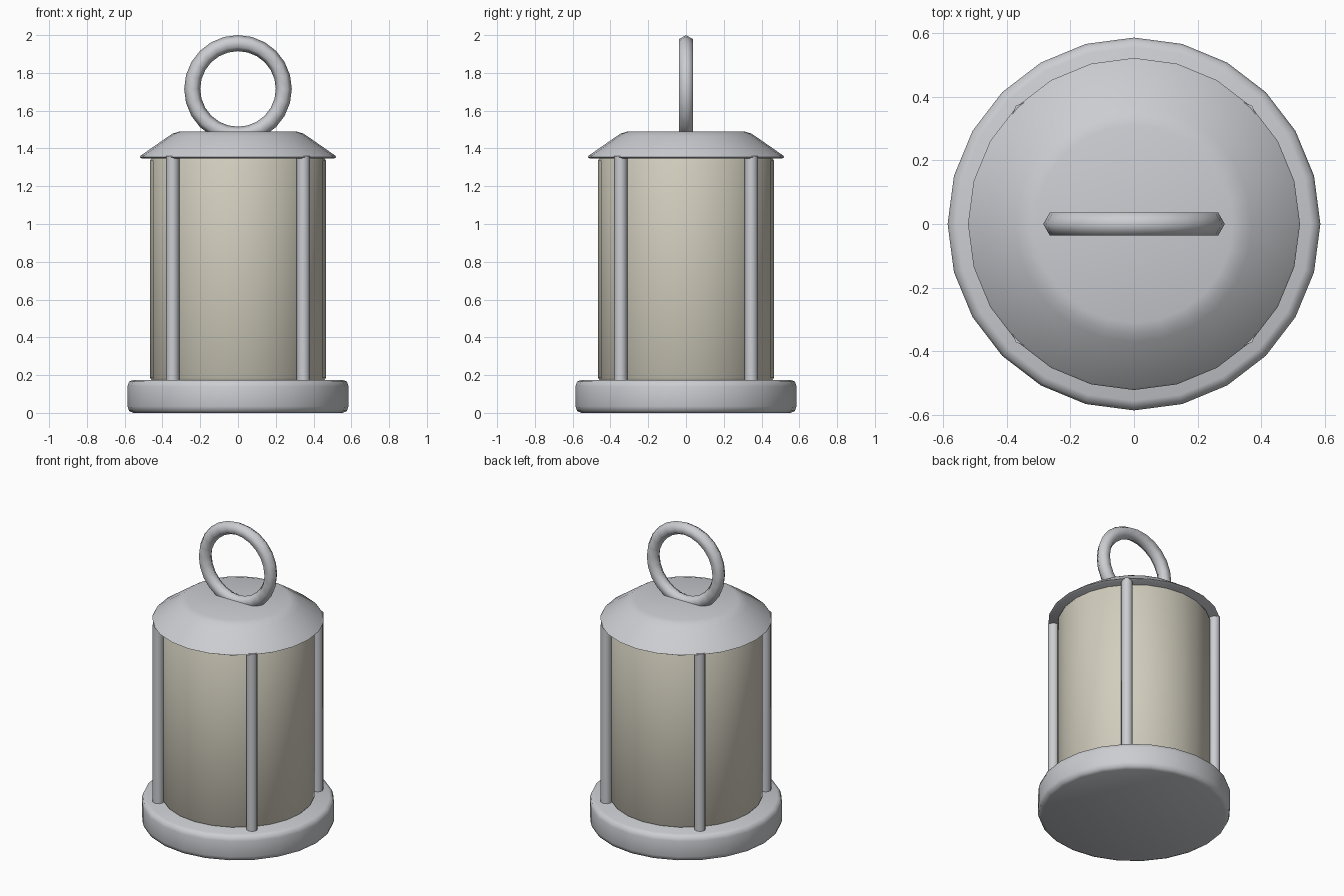
import bpy, bmesh, math
from mathutils import Matrix

cube = bpy.data.objects.get("Cube")
if cube:
    bpy.data.objects.remove(cube)


def material(name, rgb):
    mat = bpy.data.materials.new(name)
    mat.use_nodes = True
    mat.diffuse_color = (*rgb, 1)
    mat.node_tree.nodes["Principled BSDF"].inputs["Base Color"].default_value = (*rgb, 1)
    return mat


metal = material("pale metal", (0.60, 0.61, 0.64))
cream = material("cream glass", (0.64, 0.61, 0.51))


def finish(obj, name, mat, angle):
    obj.name = name
    obj.data.materials.clear()
    obj.data.materials.append(mat)
    bpy.ops.object.select_all(action="DESELECT")
    obj.select_set(True)
    bpy.context.view_layer.objects.active = obj
    bpy.ops.object.shade_smooth_by_angle(angle=math.radians(angle))
    return obj


def lathe(name, profile, mat, sides=24, centre=(0, 0), angle=40):
    """Closed solid turned from (radius, height) points, bottom to top."""
    bm = bmesh.new()
    rings = []
    for r, z in profile:
        rings.append([bm.verts.new((centre[0] + r * math.cos(a), centre[1] + r * math.sin(a), z))
                      for a in (math.tau * i / sides for i in range(sides))])
    for low, high in zip(rings, rings[1:]):
        for i in range(sides):
            j = (i + 1) % sides
            bm.faces.new((low[i], low[j], high[j], high[i]))
    bm.faces.new(rings[0][::-1])
    bm.faces.new(rings[-1])
    mesh = bpy.data.meshes.new(name)
    bm.to_mesh(mesh)
    bm.free()
    obj = bpy.data.objects.new(name, mesh)
    bpy.context.collection.objects.link(obj)
    return finish(obj, name, mat, angle)


# Rounded base and glass cylinder
lathe("base", [(0.555, 0), (0.577, 0.01), (0.585, 0.035), (0.585, 0.14),
               (0.577, 0.165), (0.555, 0.175)], metal, angle=50)
lathe("glass", [(0.455, 0.17), (0.465, 0.185), (0.465, 1.335), (0.455, 1.352)], cream)

# Sloped roof with a softened shoulder
lathe("roof", [(0.51, 1.348), (0.521, 1.354), (0.515, 1.362), (0.37, 1.463),
               (0.345, 1.479), (0.31, 1.49)], metal)

# Four corner rods
for sx, side in ((1, "left"), (-1, "right")):
    for sy, end in ((-1, "front"), (1, "back")):
        lathe(f"{end}_{side}_rod", [(0.035, 0.16), (0.035, 1.36)], metal,
              sides=8, centre=(0.346 * sx, 0.346 * sy), angle=60)

# Upright carrying ring
bpy.ops.mesh.primitive_torus_add(major_segments=24, minor_segments=6,
                                 major_radius=0.2425, minor_radius=0.0425,
                                 location=(0, 0, 1.715), rotation=(math.pi / 2, 0, 0))
finish(bpy.context.object, "carrying_ring", metal, 75)
